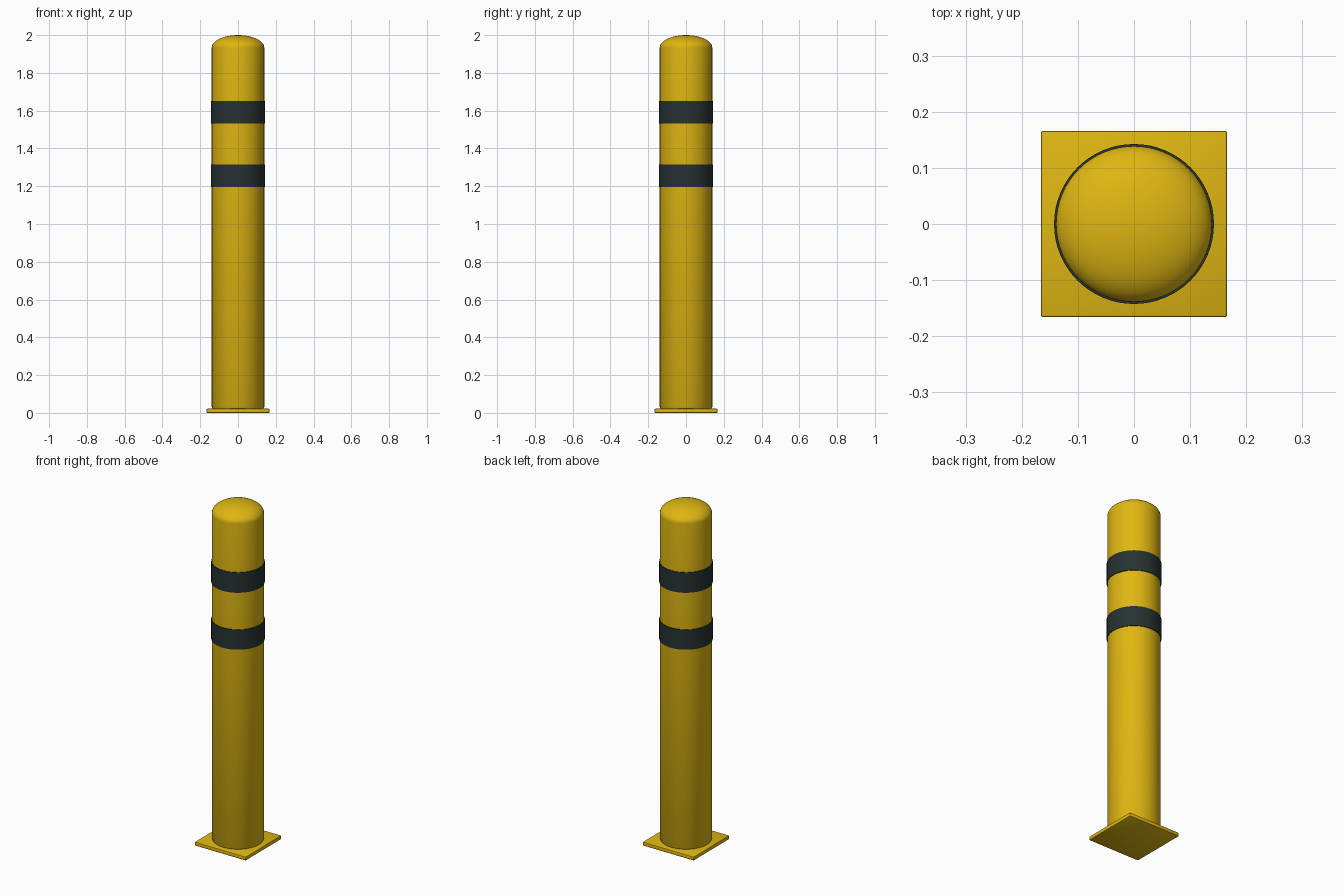
import bpy, bmesh, math

if "Cube" in bpy.data.objects:
    bpy.data.objects.remove(bpy.data.objects["Cube"])

SEGMENTS = 64


def material(name, rgb):
    m = bpy.data.materials.new(name)
    m.diffuse_color = (*rgb, 1.0)
    m.use_nodes = True
    m.node_tree.nodes["Principled BSDF"].inputs["Base Color"].default_value = m.diffuse_color
    return m


yellow = material("safety_yellow", (0.74, 0.47, 0.006))
dark = material("charcoal_band", (0.020, 0.031, 0.032))


def add_object(name, bm, mat, angle=35):
    bmesh.ops.recalc_face_normals(bm, faces=bm.faces)
    mesh = bpy.data.meshes.new(name)
    bm.to_mesh(mesh)
    bm.free()
    mesh.materials.append(mat)
    ob = bpy.data.objects.new(name, mesh)
    bpy.context.collection.objects.link(ob)
    bpy.ops.object.select_all(action='DESELECT')
    ob.select_set(True)
    bpy.context.view_layer.objects.active = ob
    bpy.ops.object.shade_smooth_by_angle(angle=math.radians(angle))
    return ob


def lathe(name, profile, mat, closed=False):
    """Spin an (r, z) profile around the z axis."""
    bm = bmesh.new()
    verts = [bm.verts.new((r, 0, z)) for r, z in profile]
    pairs = list(zip(verts, verts[1:]))
    if closed:
        pairs.append((verts[-1], verts[0]))
    edges = [bm.edges.new(p) for p in pairs]
    bmesh.ops.spin(bm, geom=verts + edges, cent=(0, 0, 0), axis=(0, 0, 1),
                   angle=math.tau, steps=SEGMENTS, use_duplicate=False)
    bmesh.ops.remove_doubles(bm, verts=bm.verts, dist=1e-5)
    return add_object(name, bm, mat)


# Square base plate with a small rounded edge
bm = bmesh.new()
bmesh.ops.create_cube(bm, size=1.0)
for v in bm.verts:
    v.co.x *= 0.332
    v.co.y *= 0.332
    v.co.z = (v.co.z + 0.5) * 0.022
bmesh.ops.bevel(bm, geom=bm.edges[:], offset=0.004, segments=2,
                profile=0.5, affect='EDGES')
add_object("base_plate", bm, yellow)

# Round post with a softened foot and a shallow domed top
R, SHOULDER, TOP = 0.139, 1.934, 2.0
profile = [(0, 0.018), (R - 0.006, 0.018), (R - 0.004, 0.023),
           (R, 0.030), (R, SHOULDER)]
for i in range(1, 17):
    a = i / 16 * math.pi / 2
    r = R * math.cos(a) if i < 16 else 0
    profile.append((r, SHOULDER + (TOP - SHOULDER) * math.sin(a)))
lathe("post", profile, yellow)

# Two thin warning bands around the post
for name, z0, z1 in (("lower_band", 1.197, 1.314), ("upper_band", 1.531, 1.650)):
    lathe(name, [(R - 0.003, z0), (0.1425, z0), (0.1425, z1), (R - 0.003, z1)],
          dark, closed=True)
